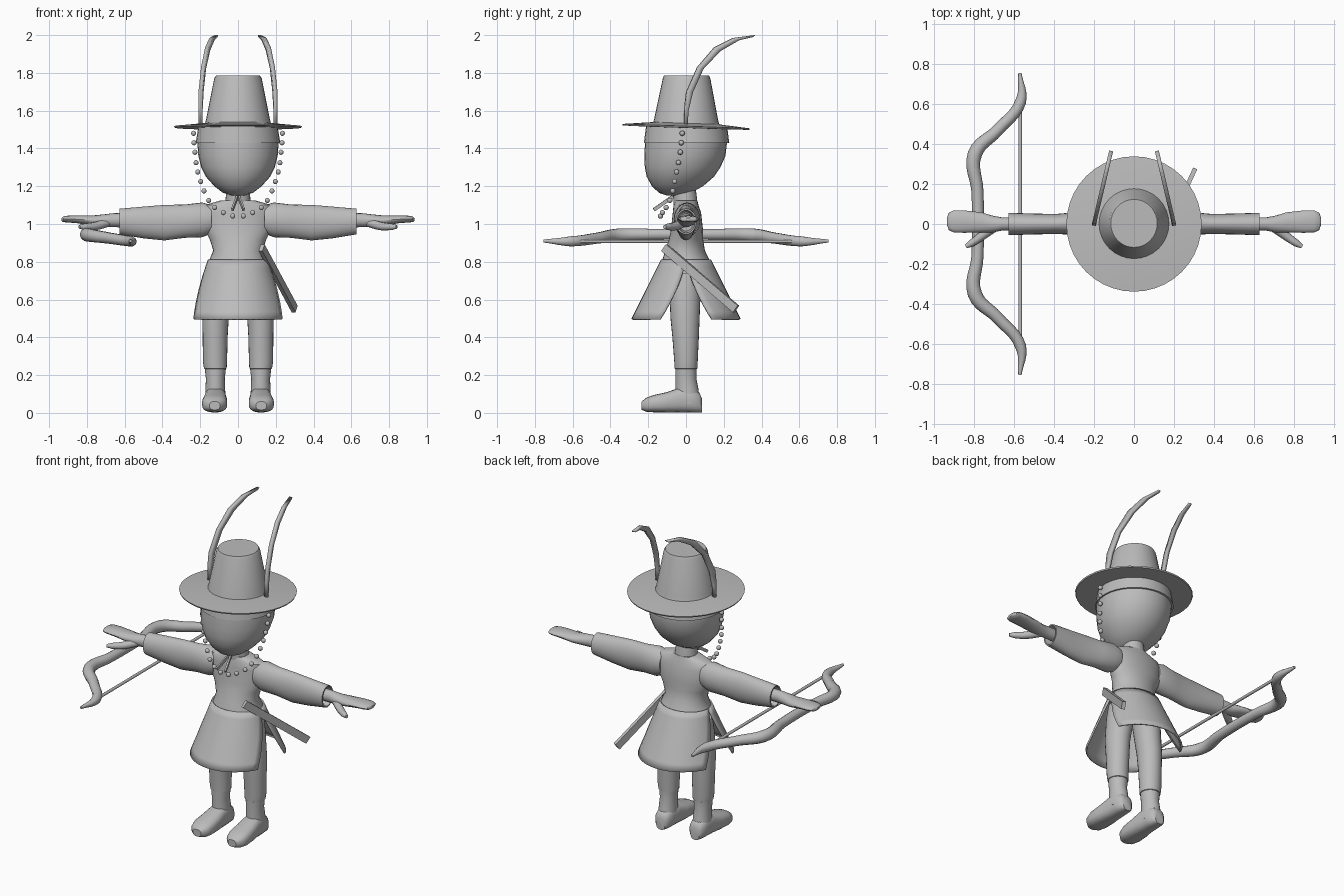
import bpy, bmesh, math
from mathutils import Vector

if "Cube" in bpy.data.objects:
    bpy.data.objects.remove(bpy.data.objects["Cube"])

GREY = (0.5, 0.5, 0.5, 1)
mat = bpy.data.materials.new("plain_grey")
mat.use_nodes = True
mat.diffuse_color = GREY
mat.node_tree.nodes["Principled BSDF"].inputs["Base Color"].default_value = GREY


def activate(obj):
    bpy.ops.object.select_all(action='DESELECT')
    obj.select_set(True)
    bpy.context.view_layer.objects.active = obj


def finish(name, bm, angle=40):
    bmesh.ops.recalc_face_normals(bm, faces=bm.faces)
    mesh = bpy.data.meshes.new(name)
    bm.to_mesh(mesh)
    bm.free()
    obj = bpy.data.objects.new(name, mesh)
    bpy.context.collection.objects.link(obj)
    mesh.materials.append(mat)
    activate(obj)
    bpy.ops.object.shade_smooth_by_angle(angle=math.radians(angle))
    return obj


def loft(name, sections, axis='z', side=1, n=24, power=1.0, angle=40):
    """Skin elliptical rings; each section is (position, centre a, centre b, radius a, radius b)."""
    bm = bmesh.new()
    rings = []
    for t, ca, cb, ra, rb in sections:
        ring = []
        for i in range(n):
            u = 2 * math.pi * i / n
            c, s = math.cos(u), math.sin(u)
            a = ca + ra * math.copysign(abs(c) ** power, c)
            b = cb + rb * math.copysign(abs(s) ** power, s)
            p = {'z': (a, b, t), 'x': (t, a, b), 'y': (a, t, b)}[axis]
            ring.append(bm.verts.new((p[0] * side, p[1], p[2])))
        rings.append(ring)
    for r, q in zip(rings, rings[1:]):
        for i in range(n):
            j = (i + 1) % n
            bm.faces.new((r[i], r[j], q[j], q[i]))
    bm.faces.new(rings[0])
    bm.faces.new(rings[-1])
    return finish(name, bm, angle)


def tube(name, points, radii, side=1):
    """Round rod through points with a radius at each."""
    curve = bpy.data.curves.new(name, 'CURVE')
    curve.dimensions = '3D'
    curve.bevel_depth = 1
    curve.bevel_resolution = 3
    curve.use_fill_caps = True
    curve.resolution_u = 6
    sp = curve.splines.new('BEZIER')
    sp.bezier_points.add(len(points) - 1)
    for bp, p, r in zip(sp.bezier_points, points, radii):
        bp.co = (p[0] * side, p[1], p[2])
        bp.radius = r
        bp.handle_left_type = bp.handle_right_type = 'AUTO'
    obj = bpy.data.objects.new(name, curve)
    bpy.context.collection.objects.link(obj)
    curve.materials.append(mat)
    activate(obj)
    bpy.ops.object.convert(target='MESH')
    bpy.ops.object.shade_smooth_by_angle(angle=math.radians(40))
    return obj


def bar(name, start, end, width, thick):
    """Straight flat bar with its width turned toward the vertical."""
    a, b = Vector(start), Vector(end)
    d = (b - a).normalized()
    out = d.cross(Vector((0, 0, 1))).normalized()
    up = out.cross(d)
    bm = bmesh.new()
    bmesh.ops.create_cube(bm, size=1)
    for v in bm.verts:
        v.co = (a + b) / 2 + d * v.co.x * (b - a).length + out * v.co.y * thick + up * v.co.z * width
    return finish(name, bm, 30)


def solidify(obj, thickness):
    mod = obj.modifiers.new("thickness", 'SOLIDIFY')
    mod.thickness = thickness
    mod.offset = 0


# Head and neck
loft("head", [(z, 0, cy, rx, ry) for z, cy, rx, ry in (
    (1.15, -.06, .03, .04), (1.165, -.058, .08, .085), (1.2, -.045, .125, .135),
    (1.25, -.03, .17, .178), (1.3, -.018, .195, .2), (1.36, -.006, .21, .215),
    (1.43, 0, .215, .217), (1.5, 0, .21, .212))], n=32)
loft("neck", [(1.08, 0, 0, .07, .065), (1.2, 0, -.01, .06, .06)])

# Hat: head band, brim and tapered crown
loft("hat_band", [(1.43, 0, .003, .224, .226), (1.515, 0, .003, .21, .215)], n=32)
brim = loft("hat_brim", [(1.508, 0, 0, .2, .2), (1.51, 0, 0, .335, .335),
                         (1.518, 0, 0, .338, .338), (1.534, 0, 0, .17, .17)], n=40)
for v in brim.data.vertices:
    v.co.z -= .035 * v.co.y
loft("hat_crown", [(1.515, 0, 0, .18, .18), (1.55, 0, 0, .17, .17), (1.77, 0, .003, .126, .126),
                   (1.785, 0, .003, .116, .12)], n=32)

# Curved feathers, one on each side of the crown
outer = [(-.008, 1.52), (-.008, 1.62), (.002, 1.7), (.06, 1.83), (.15, 1.935), (.25, 1.985), (.365, 2.0)]
inner = [(.008, 1.52), (.012, 1.6), (.036, 1.7), (.09, 1.82), (.18, 1.915), (.28, 1.973), (.355, 1.99)]
for side, word in ((1, "left"), (-1, "right")):
    bm = bmesh.new()
    rows = [[bm.verts.new((side * (.2 - .235 * max(y, 0)), y, z)) for y, z in pts] for pts in (outer, inner)]
    for i in range(len(outer) - 1):
        bm.faces.new((rows[0][i], rows[0][i + 1], rows[1][i + 1], rows[1][i]))
    solidify(finish(word + "_feather", bm), .02)

# Hanging string of beads under the chin
half = [(.235, -.02, 1.48), (.233, -.025, 1.43), (.228, -.03, 1.38), (.222, -.04, 1.325), (.213, -.05, 1.275),
        (.198, -.06, 1.225), (.18, -.07, 1.175), (.155, -.085, 1.125), (.123, -.105, 1.087),
        (.078, -.125, 1.06), (.028, -.135, 1.042)]
bm = bmesh.new()
for side in (1, -1):
    for x, y, z in half:
        made = bmesh.ops.create_uvsphere(bm, u_segments=10, v_segments=6, radius=.014)
        bmesh.ops.translate(bm, verts=made["verts"], vec=(side * x, y, z))
finish("bead_string", bm, 80)
for side, word in ((1, "left"), (-1, "right")):
    bar(word + "_chin_ribbon", (side * .004, -.07, 1.145), (side * .03, -.17, 1.075), .018, .01)

# Coat body
loft("coat_body", [(.8, 0, 0, .155, .128), (.86, 0, -.005, .131, .105), (.92, 0, 0, .15, .09),
                   (.97, 0, .005, .175, .085), (1.06, 0, .005, .185, .075),
                   (1.1, 0, 0, .178, .066), (1.125, 0, 0, .09, .06)], n=32)

# Skirt: front and back panels with a slit widening down each side
for face, word in ((-1, "front"), (1, "back")):
    bm = bmesh.new()
    rows = []
    for k in range(9):
        f = k / 8
        gap = .5 * f
        rx, ry, z = .155 + .11 * f, .128 + .157 * f, .81 - .315 * f
        row = []
        for i in range(17):
            u = gap + (math.pi - 2 * gap) * i / 16
            row.append(bm.verts.new((rx * math.cos(u), face * ry * math.sin(u), z)))
        rows.append(row)
    for r, q in zip(rows, rows[1:]):
        for i in range(16):
            bm.faces.new((r[i], r[i + 1], q[i + 1], q[i]))
    solidify(finish(word + "_skirt_panel", bm), .01)

# Hips joining the legs
loft("hips", [(.68, 0, 0, .07, .05), (.72, 0, 0, .13, .08), (.84, 0, 0, .125, .095)])

for side, word in ((1, "left"), (-1, "right")):
    # Sleeve with an open cuff
    sleeve = loft(word + "_sleeve", [
        (.14, .005, 1.025, .06, .075), (.19, .005, 1.022, .07, .092), (.28, .003, 1.015, .057, .088),
        (.39, 0, 1.007, .05, .094), (.5, 0, 1.008, .052, .084), (.627, 0, 1.013, .056, .068),
        (.627, 0, 1.013, .048, .06), (.57, 0, 1.013, .04, .05)], 'x', side)
    # Hand with joined fingers and a separate thumb
    loft(word + "_hand", [
        (.55, 0, 1.02, .034, .038), (.66, 0, 1.02, .033, .037), (.71, 0, 1.017, .042, .034),
        (.76, .008, 1.018, .05, .028), (.85, .012, 1.025, .056, .021), (.9, .013, 1.026, .055, .018),
        (.925, .013, 1.025, .044, .015), (.934, .013, 1.024, .02, .008)], 'x', side, 16)
    tube(word + "_thumb", [(.69, -.01, 1.008), (.76, -.06, .988), (.81, -.095, .985), (.84, -.113, .985)],
         [.024, .022, .018, .01], side)
    # Trouser leg gathered above the boot
    loft(word + "_trouser_leg", [
        (.23, .12, 0, .05, .05), (.235, .12, 0, .06, .06), (.27, .122, 0, .064, .062), (.4, .121, -.002, .066, .07),
        (.5, .119, -.005, .07, .077), (.65, .1, -.005, .078, .083), (.74, .085, 0, .08, .085)], side=side)
    # Boot shaft and foot
    loft(word + "_boot_shaft", [
        (.05, .12, .01, .055, .065), (.13, .12, .005, .052, .06), (.18, .12, 0, .05, .055),
        (.235, .12, 0, .056, .056)], side=side)
    loft(word + "_boot_foot", [
        (.084, .12, .04, .03, .038), (.07, .12, .055, .046, .053), (.02, .12, .07, .055, .068),
        (-.04, .12, .067, .058, .065), (-.1, .122, .056, .065, .054), (-.17, .124, .049, .067, .046),
        (-.21, .124, .043, .056, .037), (-.235, .123, .038, .028, .022)], 'y', side, 20, .75)

# Sword scabbard slung across the left hip
bar("scabbard", (.125, -.115, .875), (.3, .265, .55), .045, .022)

# Bow held level in the right hand, with its string
bow_half = [(-.57, .755, .91, .008), (-.567, .61, .908, .028), (-.68, .47, .925, .03),
            (-.795, .35, .942, .036), (-.782, .16, .945, .03)]
bow = bow_half + [(x, -y, z, r) for x, y, z, r in reversed(bow_half)]
tube("bow", [p[:3] for p in bow], [p[3] for p in bow])
tube("bow_string", [(-.568, .6, .908), (-.568, -.6, .908)], [.009, .009])
